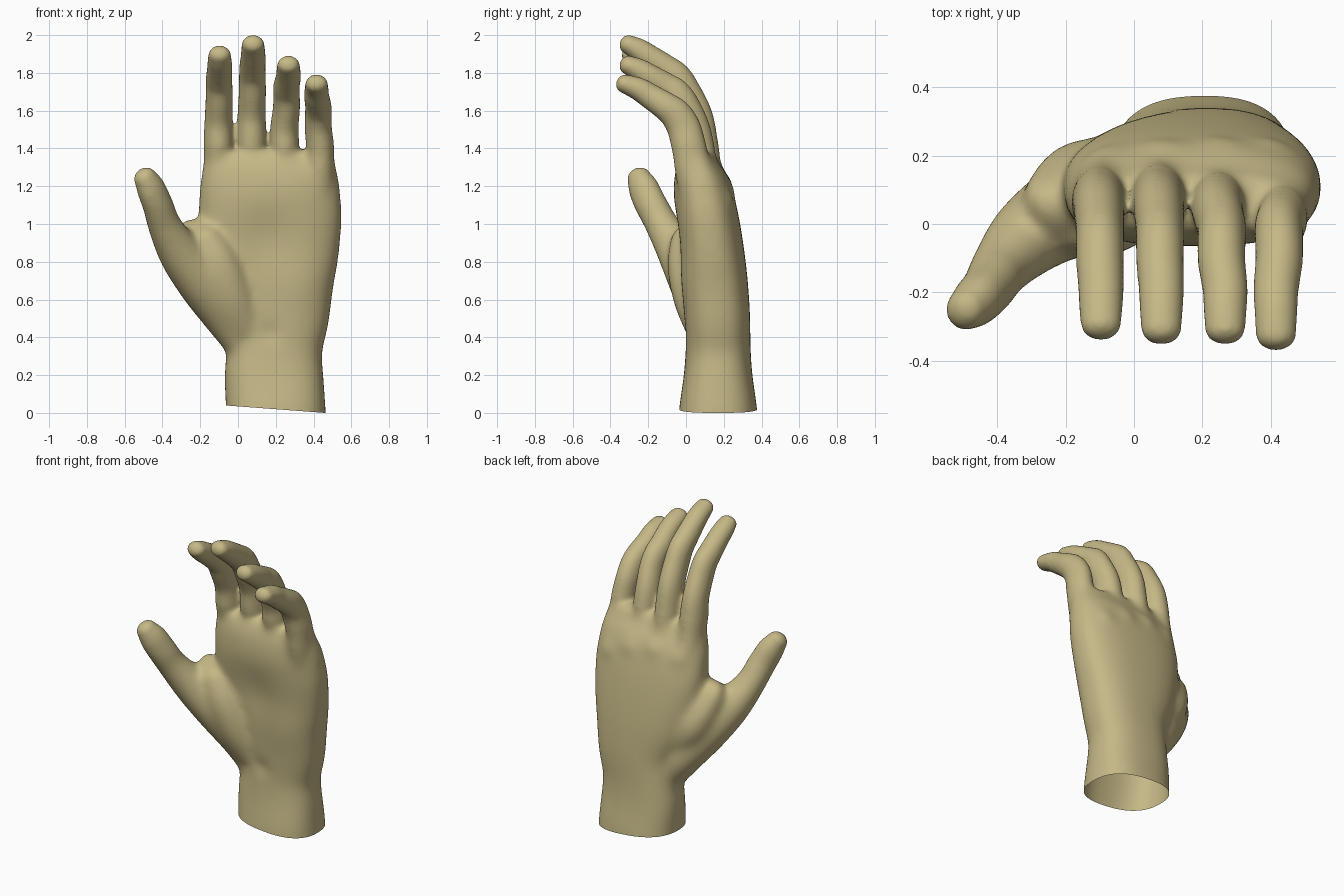
import bpy, bmesh, math
from mathutils import Vector

if "Cube" in bpy.data.objects:
    bpy.data.objects.remove(bpy.data.objects["Cube"])

bm = bmesh.new()


def spline(pts, steps):
    """Catmull-Rom through rows of (x, y, z, half_width, half_depth)."""
    out = []
    for i in range(len(pts) - 1):
        a, b = pts[max(i - 1, 0)], pts[i]
        c, d = pts[i + 1], pts[min(i + 2, len(pts) - 1)]
        for s in range(steps):
            t = s / steps
            out.append([0.5 * (2 * q + (r - p) * t + (2 * p - 5 * q + 4 * r - w) * t * t
                               + (3 * q - p - 3 * r + w) * t ** 3)
                        for p, q, r, w in zip(a, b, c, d)])
    return out + [list(pts[-1])]


def tube(pts, side=(1, 0, 0), power=2.0, cap=0.8, n=28, steps=6):
    """Closed, round-ended loft with super-elliptic sections."""
    rows = spline(pts, steps)
    last, axis = rows[-1], (Vector(rows[-1][:3]) - Vector(rows[-2][:3])).normalized()
    for k in range(1, 6):
        a = k * math.pi / 2 / 5.3
        p = Vector(last[:3]) + axis * last[4] * cap * math.sin(a)
        rows.append([*p, last[3] * math.cos(a), last[4] * math.cos(a)])
    rings = []
    for i, row in enumerate(rows):
        tan = Vector(rows[min(i + 1, len(rows) - 1)][:3]) - Vector(rows[max(i - 1, 0)][:3])
        tan.normalize()
        u = Vector(side)
        u = (u - tan * u.dot(tan)).normalized()
        v = tan.cross(u)
        ring = []
        for j in range(n):
            c, s = math.cos(2 * math.pi * j / n), math.sin(2 * math.pi * j / n)
            c = math.copysign(abs(c) ** (2 / power), c)
            s = math.copysign(abs(s) ** (2 / power), s)
            ring.append(bm.verts.new(Vector(row[:3]) + u * c * row[3] + v * s * row[4]))
        rings.append(ring)
    for a, b in zip(rings, rings[1:]):
        for j in range(n):
            bm.faces.new((a[j], a[(j + 1) % n], b[(j + 1) % n], b[j]))
    bm.faces.new(rings[0])
    bm.faces.new(rings[-1])


# wrist and palm
tube([(.20, .17, -.10, .268, .212), (.20, .17, .02, .264, .207), (.19, .17, .20, .262, .182),
      (.195, .17, .35, .252, .172), (.215, .165, .52, .272, .174), (.19, .148, .75, .338, .173),
      (.172, .115, 1.0, .378, .169), (.168, .085, 1.18, .372, .155), (.166, .066, 1.28, .358, .127),
      (.166, .06, 1.35, .343, .095)], power=2.5, cap=.5, n=48)

# four fingers: x at base, x at tip, y and z of base, z of middle joint, z of tip, y of tip
for xb, xt, yb, zb, zj, zt, yt in [(-.103, -.097, .070, 1.38, 1.69, 1.945, -.298),
                                   (.072, .080, .075, 1.40, 1.735, 2.0, -.312),
                                   (.246, .267, .060, 1.36, 1.65, 1.89, -.312),
                                   (.434, .416, .040, 1.27, 1.545, 1.79, -.330)]:
    xm, zc = (xb + xt) / 2, zt - .046
    tube([(xb, yb + .06, zb - .28, .075, .09),
          (xb, yb, zb, .080, .100),
          (xb, yb - .025, (zb + zj) / 2, .075, .093),
          (xm, -.012, zj - .035, .072, .090),
          (xm, -.055, zj + (zc - zj) * .18, .071, .085),
          (xm, -.11, zj + (zc - zj) * .40, .070, .076),
          (xt, -.19, zj + (zc - zj) * .66, .067, .068),
          (xt, -.25, zj + (zc - zj) * .85, .064, .062),
          (xt, yt, zc, .059, .050)], n=24)

# thumb
tube([(.05, .15, .36, .11, .12), (-.05, .115, .52, .14, .135), (-.185, .045, .69, .14, .135),
      (-.305, -.035, .845, .12, .118), (-.388, -.125, .99, .092, .092),
      (-.425, -.185, 1.10, .078, .088), (-.462, -.225, 1.19, .072, .083),
      (-.492, -.250, 1.245, .060, .065)], side=(.9, -.5, 0))

# fleshy pad at the base of the thumb
tube([(.02, .10, .42, .12, .09), (-.06, .06, .60, .15, .122),
      (-.13, .03, .78, .15, .125), (-.20, .015, .91, .12, .09)], side=(.9, -.4, 0))

# web between thumb and palm
tube([(-.02, .13, .55, .10, .12), (-.13, .12, .75, .14, .12), (-.215, .06, .92, .12, .09),
      (-.225, .04, .97, .10, .07)], side=(.8, -.6, 0))

bmesh.ops.recalc_face_normals(bm, faces=bm.faces)
mesh = bpy.data.meshes.new("hand")
bm.to_mesh(mesh)
bm.free()
hand = bpy.data.objects.new("hand", mesh)
bpy.context.collection.objects.link(hand)


def bake():
    hand.data = bpy.data.meshes.new_from_object(
        hand.evaluated_get(bpy.context.evaluated_depsgraph_get()))
    hand.modifiers.clear()


def relax(iterations, group=""):
    mod = hand.modifiers.new("relax", 'SMOOTH')
    mod.factor, mod.iterations, mod.vertex_group = .5, iterations, group


# fuse the parts into one skin
fuse = hand.modifiers.new("fuse", 'REMESH')
fuse.mode, fuse.voxel_size = 'VOXEL', .0105
relax(12)
bake()

# blend palm, webbing and thumb root more strongly than the fingers
group = hand.vertex_groups.new(name="palm")
for v in hand.data.vertices:
    x, y, z = v.co
    w = min(1, max(0, (1.42 - z) / .08))
    if x < -.25:
        w = min(w, max(0, (1.1 - z) / .12))
    group.add([v.index], w, 'REPLACE')
relax(75, "palm")
bake()
hand.vertex_groups.clear()
skin = hand.data

bm = bmesh.new()
bm.from_mesh(skin)
# open slanted cut at the wrist
bmesh.ops.bisect_plane(bm, geom=bm.verts[:] + bm.edges[:] + bm.faces[:],
                       plane_co=(.46, 0, 0), plane_no=(.075, 0, 1), clear_inner=True)

# soft forms: palm hollow, wrist crease, heel of hand, knuckles (centre, radius, push in y)
forms = [((.15, -.05, .92), .16, .022), ((.17, 0, .42), .06, .010), ((.38, -.02, .70), .15, -.012)]
forms += [((x, .22, z), .06, .010) for x, z in
          [(-.1, 1.2), (.08, 1.22), (.25, 1.19), (.41, 1.13)]]
for v in bm.verts:
    p = v.co.copy()
    for centre, r, push in forms:
        v.co.y += push * math.exp(-((p - Vector(centre)).length / r) ** 2)
bm.to_mesh(skin)
bm.free()

for f in skin.polygons:
    f.use_smooth = True
mat = bpy.data.materials.new("skin")
mat.diffuse_color = (.56, .48, .24, 1)
mat.use_nodes = True
mat.node_tree.nodes["Principled BSDF"].inputs["Base Color"].default_value = mat.diffuse_color
skin.materials.clear()
skin.materials.append(mat)
